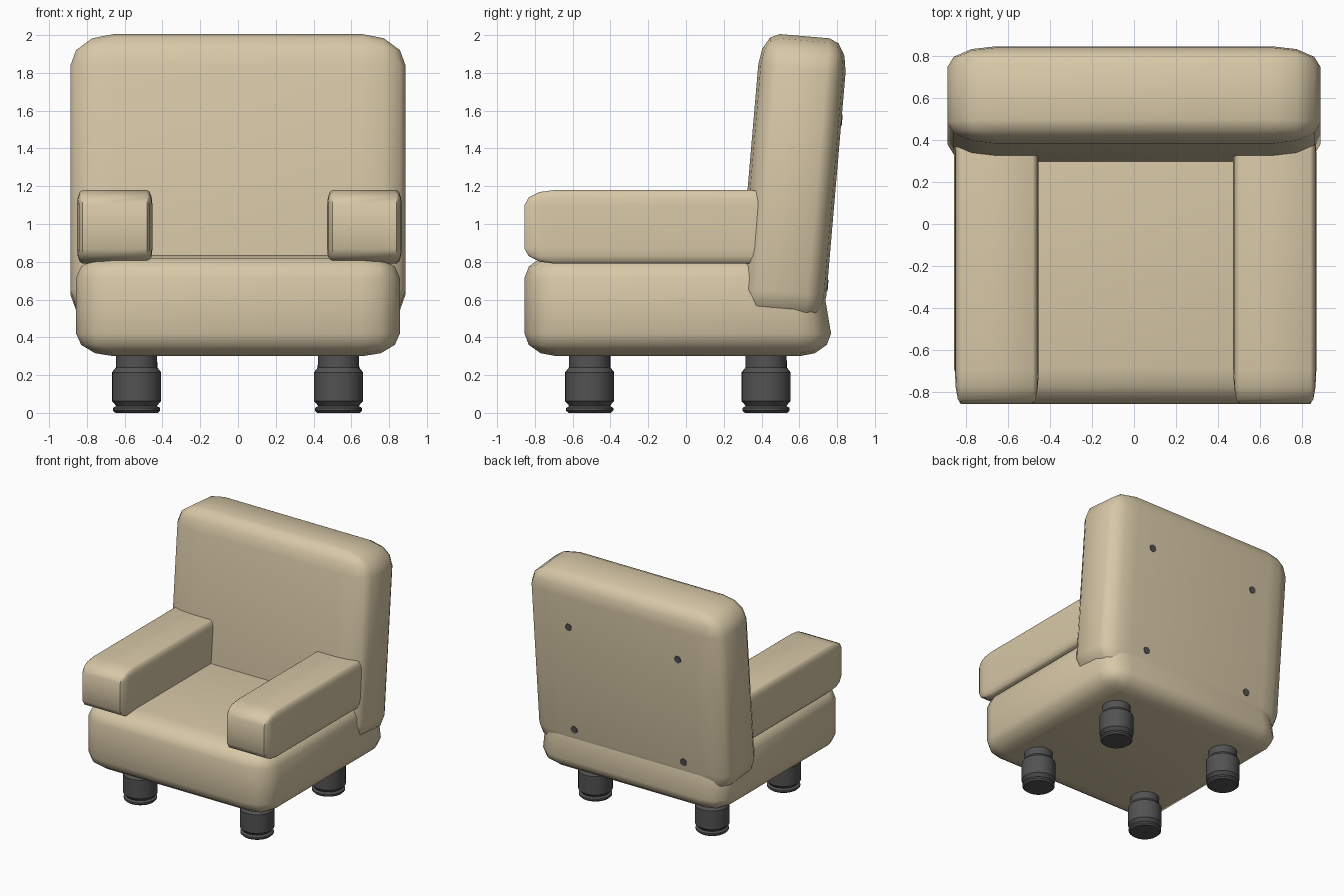
import bpy, bmesh, math
from mathutils import Matrix, Vector

if "Cube" in bpy.data.objects:
    bpy.data.objects.remove(bpy.data.objects["Cube"])


def material(name, rgb):
    m = bpy.data.materials.new(name)
    m.diffuse_color = (*rgb, 1)
    m.use_nodes = True
    m.node_tree.nodes["Principled BSDF"].inputs["Base Color"].default_value = m.diffuse_color
    return m


BEIGE = material("beige fabric", (0.68, 0.575, 0.385))
DARK = material("dark grey", (0.085, 0.085, 0.085))


def finish(bm, name, mat, angle=40):
    bmesh.ops.recalc_face_normals(bm, faces=bm.faces)
    me = bpy.data.meshes.new(name)
    bm.to_mesh(me)
    bm.free()
    me.materials.append(mat)
    ob = bpy.data.objects.new(name, me)
    bpy.context.collection.objects.link(ob)
    bpy.ops.object.select_all(action='DESELECT')
    ob.select_set(True)
    bpy.context.view_layer.objects.active = ob
    bpy.ops.object.shade_smooth_by_angle(angle=math.radians(angle))
    return ob


def cushion(lo, hi, radii, segments=3):
    """Rounded box with a different rounding radius along each axis."""
    bm = bmesh.new()
    bmesh.ops.create_cube(bm, size=2)
    bmesh.ops.bevel(bm, geom=bm.edges[:], offset=0.5, segments=segments,
                    profile=0.5, affect='EDGES')
    for v in bm.verts:
        for i in range(3):
            half, mid = (hi[i] - lo[i]) / 2, (hi[i] + lo[i]) / 2
            c = abs(v.co[i])
            d = half - radii[i] + (c - 0.5) / 0.5 * radii[i]
            v.co[i] = mid + math.copysign(d, v.co[i])
    return bm


# Seat cushion, its rear face leaning forward towards the top
bm = cushion((-0.857, -0.855, 0.30), (0.857, 0.768, 0.835), (0.2, 0.17, 0.12))
for v in bm.verts:
    if v.co.y > 0:
        v.co.y -= 0.17 * max(0, v.co.z - 0.42)
finish(bm, "seat", BEIGE)

# Backrest, tilted backwards
tilt = Matrix.Translation((0, 0.563, 1.232)) @ Matrix.Rotation(math.radians(-4.9), 4, 'X')
bm = cushion((-0.888, -0.232, -0.765), (0.888, 0.232, 0.765), (0.23, 0.10, 0.17))
bm.transform(tilt)
finish(bm, "backrest", BEIGE)

# Armrests
for side, x0, x1 in (("left", -0.852, -0.453), ("right", 0.472, 0.867)):
    bm = cushion((x0, -0.855, 0.79), (x1, 0.5, 1.18), (0.028, 0.16, 0.08))
    finish(bm, side + "_armrest", BEIGE)

# Buttons on the rear of the backrest
for x in (-0.5, 0.5):
    for z in (-0.54, 0.34):
        bm = bmesh.new()
        bmesh.ops.create_cone(bm, cap_ends=True, segments=16, radius1=0.03,
                              radius2=0.03, depth=0.008)
        bm.transform(tilt @ Matrix.Translation((x, 0.232, z))
                     @ Matrix.Rotation(math.pi / 2, 4, 'X'))
        finish(bm, "back_button", DARK)

# Legs: turned profile (radius, height)
PROFILE = [(0, 0), (0.112, 0), (0.125, 0.012), (0.125, 0.026), (0.108, 0.036),
           (0.118, 0.05), (0.130, 0.062), (0.130, 0.215), (0.110, 0.24),
           (0.108, 0.36), (0, 0.36)]
for x in (-0.537, 0.532):
    for y in (-0.51, 0.424):
        bm = bmesh.new()
        vs = [bm.verts.new((r, 0, z)) for r, z in PROFILE]
        es = [bm.edges.new(p) for p in zip(vs, vs[1:])]
        bmesh.ops.spin(bm, geom=vs + es, cent=(0, 0, 0), axis=(0, 0, 1),
                       angle=2 * math.pi, steps=32)
        bmesh.ops.remove_doubles(bm, verts=bm.verts, dist=0.0005)
        bm.transform(Matrix.Translation(Vector((x, y, 0))))
        finish(bm, "front_leg" if y < 0 else "rear_leg", DARK, 30)
